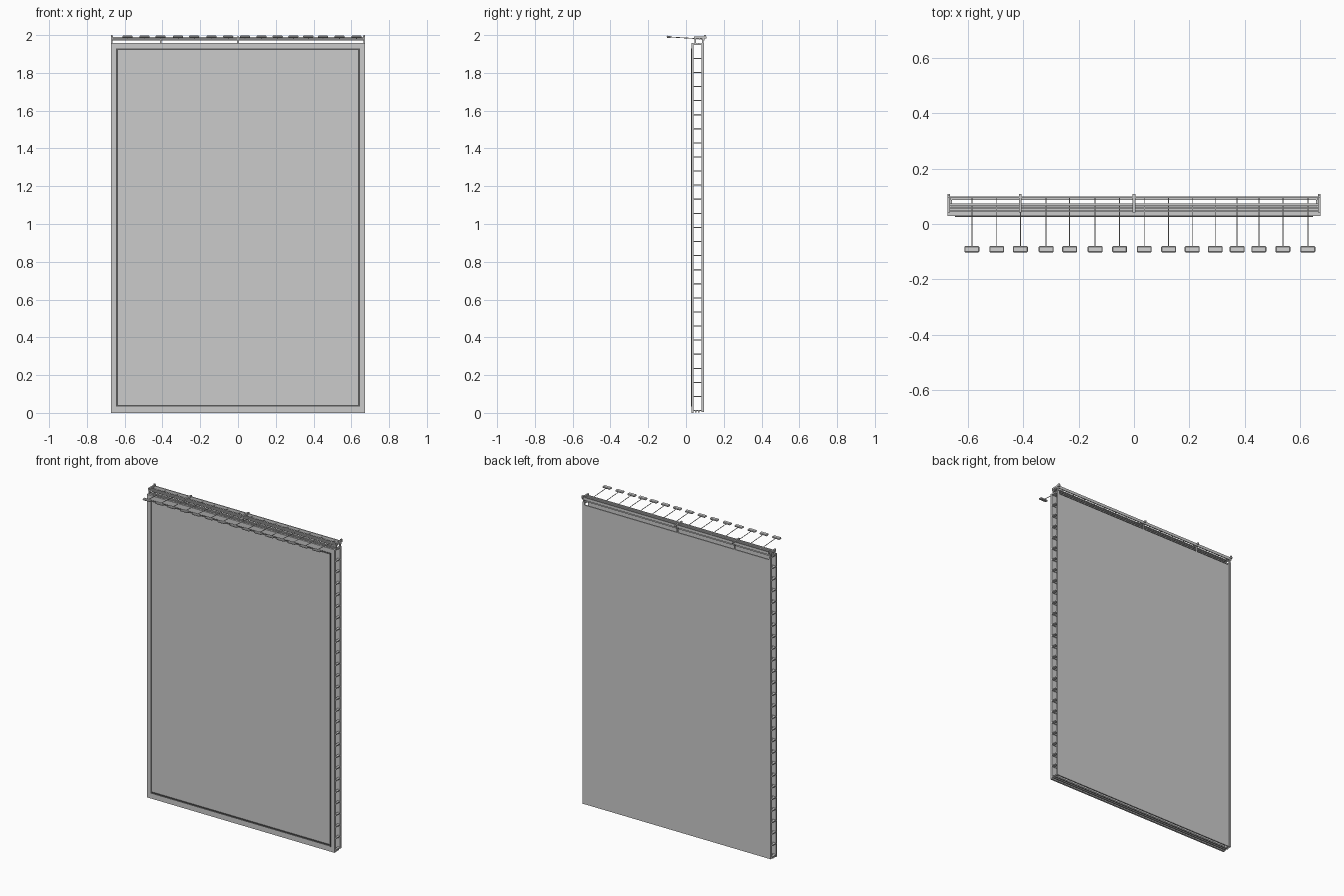
import bpy, math
from mathutils import Vector

if "Cube" in bpy.data.objects:
    bpy.data.objects.remove(bpy.data.objects["Cube"])


def material(name, v):
    m = bpy.data.materials.new(name)
    m.diffuse_color = (v, v, v, 1)
    m.use_nodes = True
    m.node_tree.nodes["Principled BSDF"].inputs["Base Color"].default_value = m.diffuse_color
    return m


GREY = material("light grey", 0.6)
DARK = material("dark grey", 0.1)


def box(name, x0, x1, y0, y1, z0, z1, mat=GREY):
    bpy.ops.mesh.primitive_cube_add(size=1, location=((x0 + x1) / 2, (y0 + y1) / 2, (z0 + z1) / 2))
    o = bpy.context.object
    o.name = name
    o.scale = (x1 - x0, y1 - y0, z1 - z0)
    bpy.ops.object.transform_apply(location=False, rotation=False, scale=True)
    o.data.materials.append(mat)
    return o


def rod(name, a, b, r):
    a, b = Vector(a), Vector(b)
    bpy.ops.mesh.primitive_cylinder_add(vertices=6, radius=r, depth=(b - a).length, location=(a + b) / 2)
    o = bpy.context.object
    o.name = name
    o.rotation_euler = (b - a).to_track_quat('Z', 'Y').to_euler()
    o.data.materials.append(GREY)


def frame(name, w, z0, z1, t, y0, y1, mat=GREY):
    for s in (-1, 1):
        box(name + "_side", min(s * w, s * (w - t)), max(s * w, s * (w - t)), y0, y1, z0, z1, mat)
    for a, b in ((z0, z0 + t), (z1 - t, z1)):
        box(name + "_rail", -w + t, w - t, y0, y1, a, b, mat)


W, H = 0.672, 1.958

# Display panel, border and dark trim
box("display_panel", -W + 0.03, W - 0.03, 0.032, 0.040, 0.03, H - 0.03)
frame("border", W, 0, H, 0.034, 0.028, 0.040)
frame("trim", 0.645, 0.033, 1.93, 0.01, 0.026, 0.031, DARK)

# Back sheet and its edge posts
box("back_sheet", -W, W, 0.086, 0.094, 0.005, H - 0.02)
for s in (-1, 1):
    x = s * (W - 0.006)
    box("back_post", x - 0.006, x + 0.006, 0.082, 0.095, 0.005, H)

# Ladder-like cross bars between the two faces
for i in range(27):
    z = 0.012 + i * 0.0746
    if z < H:
        for s in (-1, 1):
            x = s * (W - 0.008)
            box("rung", x - 0.008, x + 0.008, 0.038, 0.086, z - 0.003, z + 0.003)
        box("stringer", -W + 0.01, W - 0.01, 0.040, 0.044, z - 0.003, z + 0.003)

# Bottom and top lengthwise members
for z in (0.006, H - 0.004):
    for y in (0.052, 0.068):
        box("long_member", -W, W, y - 0.004, y + 0.004, z - 0.004, z + 0.004)

# Walkway on top: planks, kick rail and brackets
for y in (0.046, 0.058, 0.071):
    box("walkway_plank", -W, W, y - 0.0035, y + 0.0035, 1.976, 1.982)
box("walkway_rail", -W, W, 0.093, 0.099, 1.972, 1.990)
for x in (-0.668, -0.41, 0, 0.668):
    box("walkway_bracket", x - 0.005, x + 0.005, 0.042, 0.108, 1.982, 1.993)
    box("bracket_leg", x - 0.004, x + 0.004, 0.045, 0.053, 1.95, 1.984)
    box("bracket_leg", x - 0.004, x + 0.004, 0.084, 0.092, 1.93, 1.984)

# Lamps on long thin arms
lamps = (-0.585, -0.495, -0.41, -0.317, -0.232, -0.14, -0.052, 0.037,
         0.125, 0.21, 0.293, 0.372, 0.45, 0.537, 0.627)
for x in lamps:
    rod("lamp_arm", (x, 0.094, 1.979), (x, -0.085, 1.990), 0.002)
    lamp = box("lamp_head", x - 0.027, x + 0.027, -0.102, -0.080, 1.985, 1.996)
    lamp.rotation_euler = (math.radians(-6), 0, 0)
    bev = lamp.modifiers.new("edge", 'BEVEL')
    bev.width = 0.003
    bev.segments = 1
box("lamp_top_stop", -W, -W + 0.008, 0.095, 0.105, 1.982, 2.0)
box("lamp_top_stop", W - 0.008, W, 0.095, 0.105, 1.982, 2.0)
